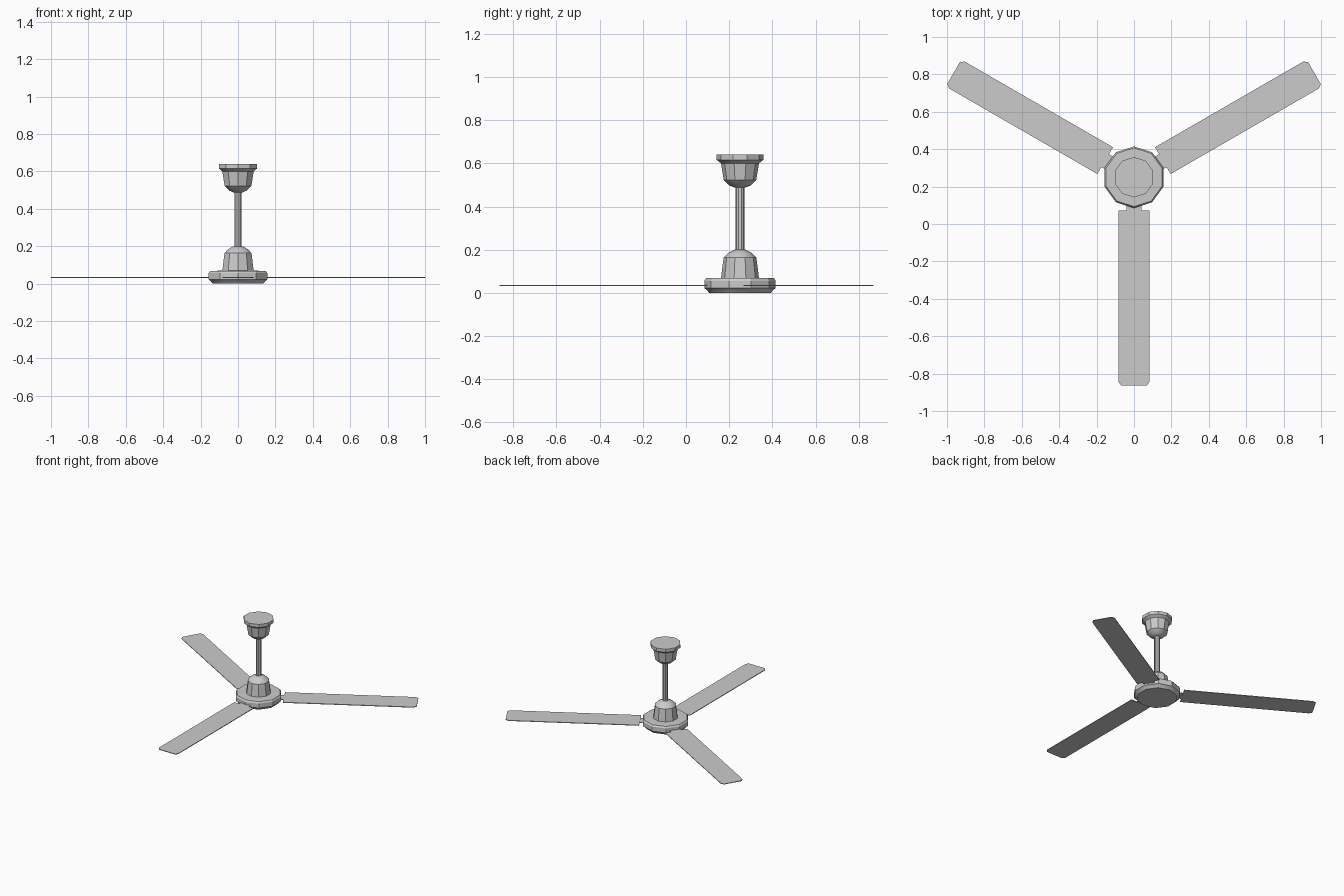
import bpy, bmesh, math
from mathutils import Matrix

if "Cube" in bpy.data.objects:
    bpy.data.objects.remove(bpy.data.objects["Cube"])

CY = 0.25      # fan axis sits at y = 0.25
SIDES = 10


def finish(name, bm, smooth=True):
    bmesh.ops.recalc_face_normals(bm, faces=bm.faces)
    me = bpy.data.meshes.new(name)
    bm.to_mesh(me)
    bm.free()
    ob = bpy.data.objects.new(name, me)
    bpy.context.collection.objects.link(ob)
    if smooth:
        bpy.ops.object.select_all(action='DESELECT')
        ob.select_set(True)
        bpy.context.view_layer.objects.active = ob
        bpy.ops.object.shade_smooth_by_angle(angle=math.radians(30))
    return ob


def lathe(name, profile):
    """Ten-sided turned solid from (radius, z) points, capped at both ends."""
    bm = bmesh.new()
    rings = []
    for r, z in profile:
        ring = []
        for i in range(SIDES):
            a = -math.pi / 2 + 2 * math.pi * i / SIDES
            ring.append(bm.verts.new((r * math.cos(a), CY + r * math.sin(a), z)))
        rings.append(ring)
    for lo, hi in zip(rings, rings[1:]):
        for i in range(SIDES):
            j = (i + 1) % SIDES
            bm.faces.new((lo[i], lo[j], hi[j], hi[i]))
    bm.faces.new(rings[0][::-1])
    bm.faces.new(rings[-1])
    return finish(name, bm)


def plate(name, half, angle, z, thick):
    """Thin symmetric plate: half outline (distance, half width), turned about the axis."""
    outline = half + [(d, -w) for d, w in reversed(half)]
    bm = bmesh.new()
    face = bm.faces.new([bm.verts.new((d, w, z - thick / 2)) for d, w in outline])
    ext = bmesh.ops.extrude_face_region(bm, geom=[face])
    top = [v for v in ext['geom'] if isinstance(v, bmesh.types.BMVert)]
    bmesh.ops.translate(bm, verts=top, vec=(0, 0, thick))
    bm.transform(Matrix.Translation((0, CY, 0)) @ Matrix.Rotation(angle, 4, 'Z'))
    return finish(name, bm, smooth=False)


# Rotor disc, motor housing, down rod and ceiling canopy
lathe("rotor_hub", [(0.143, 0), (0.153, 0.013), (0.165, 0.022), (0.165, 0.056),
                    (0.157, 0.068), (0.08, 0.07)])
lathe("motor_housing", [(0.088, 0.065), (0.086, 0.085), (0.076, 0.163),
                        (0.055, 0.185), (0.025, 0.2)])
lathe("down_rod", [(0.02, 0.19), (0.02, 0.5)])
lathe("ceiling_canopy", [(0.025, 0.488), (0.05, 0.498), (0.075, 0.522), (0.088, 0.6),
                         (0.1, 0.61), (0.108, 0.616), (0.108, 0.64)])

# Three blades with short brackets into the hub
for n, deg in enumerate((-90, 30, 150), 1):
    a = math.radians(deg)
    plate(f"blade_{n}", [(0.178, 0.083), (1.093, 0.083), (1.114, 0.068)], a, 0.034, 0.005)
    plate(f"blade_bracket_{n}", [(0.13, 0.04), (0.185, 0.04)], a, 0.034, 0.003)
